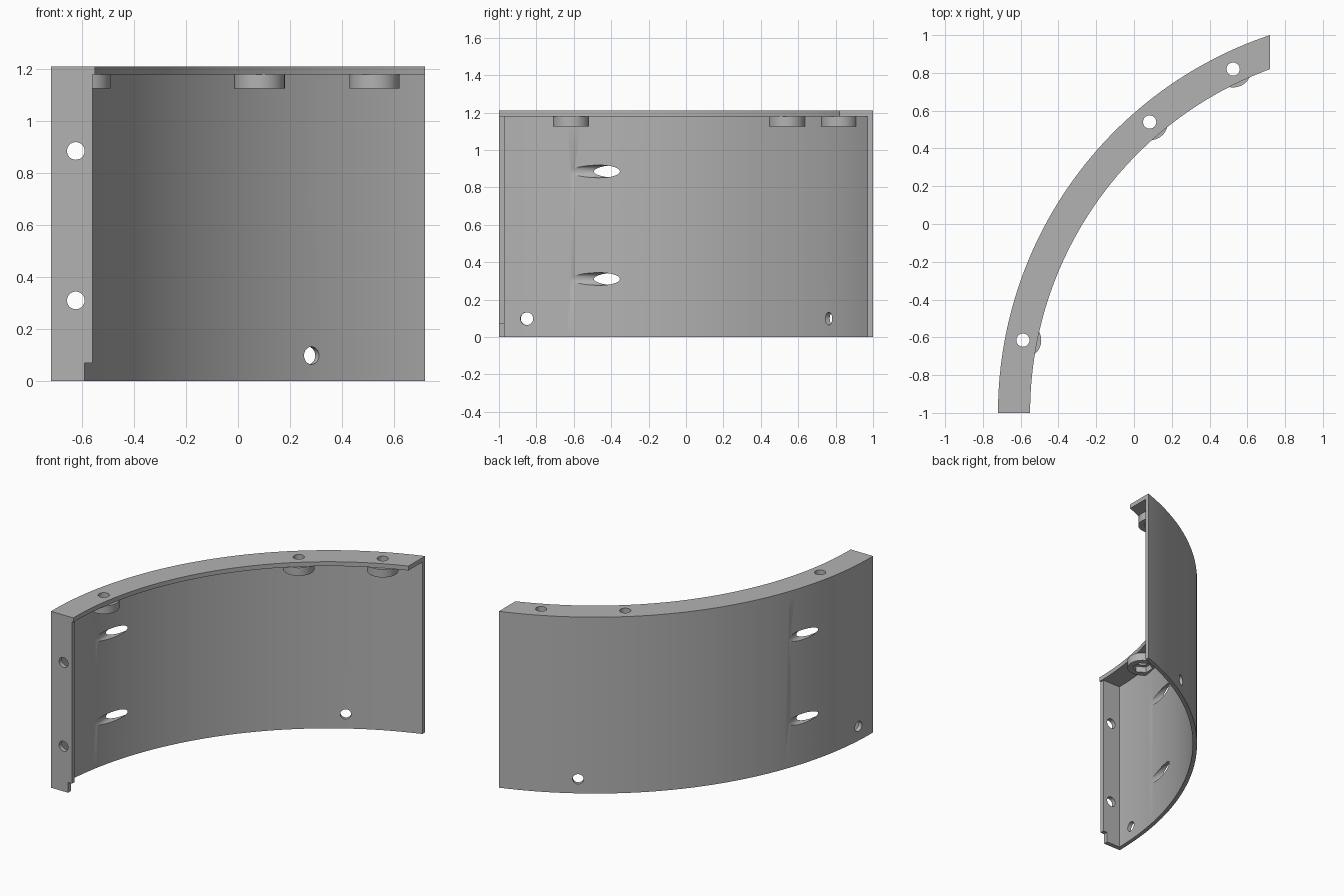
import bpy, bmesh, math
from mathutils import Vector, Matrix

cube = bpy.data.objects.get("Cube")
if cube:
    bpy.data.objects.remove(cube, do_unlink=True)

# Arc shared by the curved parts
CX, CY = 1.389, -1.0
R_OUT, R_WALL, R_CAP = 2.109, 2.082, 1.939
END_X = 0.72
TOP, CAP_Z = 1.21, 1.18
HOLE_R = 0.034

grey = bpy.data.materials.new("plain grey")
grey.use_nodes = True
grey.diffuse_color = (0.45, 0.45, 0.45, 1)
grey.node_tree.nodes["Principled BSDF"].inputs["Base Color"].default_value = (0.45, 0.45, 0.45, 1)


def make(name, bm):
    bmesh.ops.recalc_face_normals(bm, faces=bm.faces[:])
    mesh = bpy.data.meshes.new(name)
    bm.to_mesh(mesh)
    bm.free()
    obj = bpy.data.objects.new(name, mesh)
    mesh.materials.append(grey)
    bpy.context.collection.objects.link(obj)
    return obj


def prism(name, outline, start, direction):
    """Extrude a closed outline of 3D points."""
    bm = bmesh.new()
    face = bm.faces.new([bm.verts.new(Vector(p) + Vector(start)) for p in outline])
    new = bmesh.ops.extrude_face_region(bm, geom=[face])["geom"]
    verts = [v for v in new if isinstance(v, bmesh.types.BMVert)]
    bmesh.ops.translate(bm, verts=verts, vec=direction)
    return make(name, bm)


def rod(name, centre, axis, radius, length, sides=32):
    bm = bmesh.new()
    turn = Vector((0, 0, 1)).rotation_difference(Vector(axis)).to_matrix().to_4x4()
    bmesh.ops.create_cone(bm, cap_ends=True, segments=sides, radius1=radius, radius2=radius,
                          depth=length, matrix=Matrix.Translation(centre) @ turn)
    return make(name, bm)


def arc(radius, steps=64):
    """Arc from the front end to the straight cut at END_X."""
    sweep = math.acos((CX - END_X) / radius)
    return [(CX - radius * math.cos(sweep * i / steps),
             CY + radius * math.sin(sweep * i / steps), 0) for i in range(steps + 1)]


def curved_band(name, r_in, z0, z1):
    return prism(name, arc(R_OUT) + arc(r_in)[::-1], (0, 0, z0), (0, 0, z1 - z0))


def boolean(obj, tool, operation="DIFFERENCE"):
    mod = obj.modifiers.new("cut", "BOOLEAN")
    mod.operation, mod.solver, mod.object = operation, "EXACT", tool
    bpy.context.view_layer.update()
    bpy.context.view_layer.objects.active = obj
    bpy.ops.object.modifier_apply(modifier=mod.name)


def discard(tools):
    for tool in tools:
        bpy.data.objects.remove(tool, do_unlink=True)


# Main parts
wall = curved_band("curved_wall", R_WALL, 0, CAP_Z)
cap = curved_band("top_rim", R_CAP, CAP_Z, TOP)
x0, x1, x_notch, notch_z = CX - R_WALL, -0.56, -0.59, 0.07
flange = prism("front_flange",
               [(x0, 0, 0), (x_notch, 0, 0), (x_notch, 0, notch_z), (x1, 0, notch_z),
                (x1, 0, CAP_Z), (x0, 0, CAP_Z)], (0, CY, 0), (0, 0.03, 0))

# Front screw holes, which also slot the wall behind
for z in (0.31, 0.885):
    tool = rod("cutter", (-0.624, -0.5, z), (0, 1, 0), HOLE_R, 1.4)
    boolean(flange, tool)
    boolean(wall, tool)
    discard([tool])

# Radial holes near the bottom of the wall
for degrees in (4.1, 57.9):
    a = math.radians(degrees)
    out = Vector((-math.cos(a), math.sin(a), 0))
    tool = rod("cutter", Vector((CX, CY, 0.098)) + out * R_WALL, out, HOLE_R, 0.3)
    boolean(wall, tool)
    discard([tool])

# Screw bosses with hexagonal nut pockets below the rim
parts = [wall, cap, flange]
limit = rod("cutter", (CX, CY, 1), (0, 0, 1), R_WALL + 0.01, 2, 256)
for label, x, y in (("front", -0.588, -0.615), ("middle", 0.083, 0.54), ("rear", 0.525, 0.82)):
    boss = rod(label + "_boss", (x, y, 1.1525), (0, 0, 1), 0.097, 0.055, 48)
    hole = rod("cutter", (x, y, 1.15), (0, 0, 1), HOLE_R + 0.001, 0.3)
    pocket = rod("cutter", (x, y, 1.12), (0, 0, 1), 0.064, 0.09, 6)
    boolean(boss, limit, "INTERSECT")
    boolean(boss, pocket)
    boolean(boss, hole)
    boolean(cap, hole)
    discard([hole, pocket])
    parts.append(boss)
discard([limit])

# Smooth the curved faces, keep edges sharp
bpy.ops.object.select_all(action="DESELECT")
for part in parts:
    part.select_set(True)
bpy.context.view_layer.objects.active = wall
bpy.ops.object.shade_smooth_by_angle(angle=math.radians(30))
